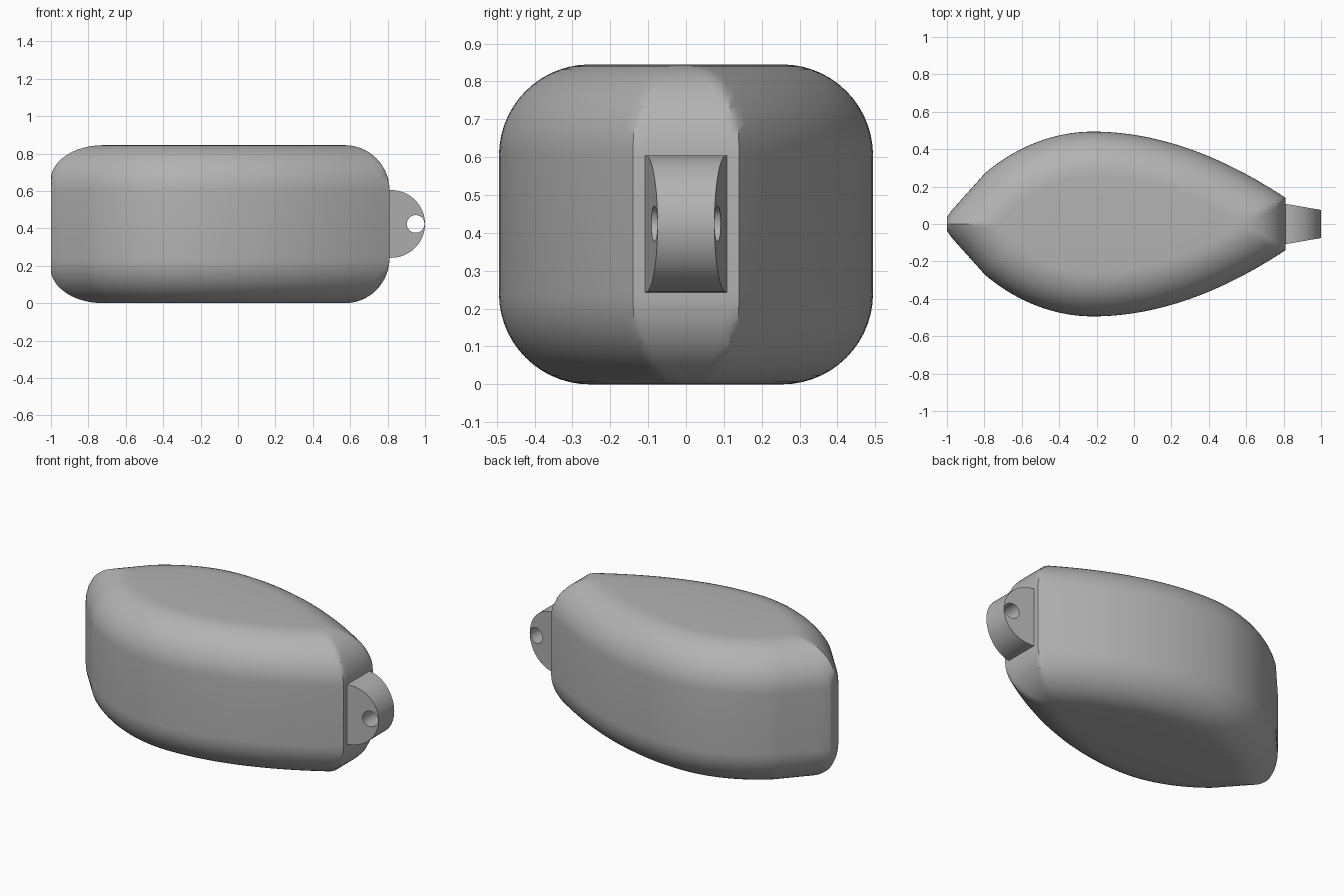
import bpy, bmesh, math
from mathutils import Vector
from mathutils.geometry import interpolate_bezier

if "Cube" in bpy.data.objects:
    bpy.data.objects.remove(bpy.data.objects["Cube"])

HEIGHT, FILLET = 0.845, 0.24
grey = bpy.data.materials.new("plain grey")
grey.diffuse_color = (0.45, 0.45, 0.45, 1)
grey.use_nodes = True
grey.node_tree.nodes["Principled BSDF"].inputs["Base Color"].default_value = grey.diffuse_color


def finish(name, bm, angle):
    bmesh.ops.recalc_face_normals(bm, faces=bm.faces)
    mesh = bpy.data.meshes.new(name)
    bm.to_mesh(mesh)
    bm.free()
    obj = bpy.data.objects.new(name, mesh)
    bpy.context.collection.objects.link(obj)
    mesh.materials.append(grey)
    bpy.ops.object.select_all(action='DESELECT')
    obj.select_set(True)
    bpy.context.view_layer.objects.active = obj
    bpy.ops.object.shade_smooth_by_angle(angle=math.radians(angle))
    return obj


def curve(a, b, c, d, n):
    return [Vector(p[:2]) for p in interpolate_bezier(*[Vector((*q, 0)) for q in (a, b, c, d)], n)]


# Teardrop plan: small round nose, full belly, blunt flat tail
half = curve((-1.015, 0), (-1.015, .04), (-.99, .052), (-.97, .08), 6)
half += curve((-.97, .08), (-.83, .29), (-.55, .494), (-.22, .494), 26)[1:]
half += curve((-.22, .494), (.15, .494), (.5, .345), (.81, .14), 30)[1:]
plan = half + [Vector((p.x, -p.y)) for p in reversed(half[1:])]
centre = Vector((-.1, 0))

# Wall lines of the plan, as outward normal and distance from the centre
walls = []
for a, b in zip(plan, plan[1:] + plan[:1]):
    e = (b - a).normalized()
    n = Vector((-e.y, e.x))
    walls.append((n, n.dot(a - centre)))

rays = [(p - centre).normalized() for p in plan]
rays += [(Vector((.81, y * .02)) - centre).normalized() for y in range(-6, 7)]
rays.sort(key=lambda u: math.atan2(u.y, u.x))


def inset_ring(bm, inset, z):
    ring = []
    for u in rays:
        reach = min((h - inset) / n.dot(u) for n, h in walls if n.dot(u) > 1e-4)
        p = centre + u * reach
        ring.append(bm.verts.new((max(p.x, -1), p.y, z)))
    return ring


def bridge(bm, r1, r2):
    for i in range(len(r1)):
        j = (i + 1) % len(r1)
        bm.faces.new((r1[i], r1[j], r2[j], r2[i]))


# Body: stacked inset rings follow a quarter-round at bottom and top
bm = bmesh.new()
steps = 14
quarter = [(FILLET * (1 - math.sin(a)), FILLET * (1 - math.cos(a)))
           for a in (math.pi / 2 * i / steps for i in range(steps + 1))]
levels = quarter + [(t, HEIGHT - z) for t, z in reversed(quarter)]
rings = [inset_ring(bm, t, z) for t, z in levels]
for r1, r2 in zip(rings, rings[1:]):
    bridge(bm, r1, r2)
bm.faces.new(rings[0])
bm.faces.new(rings[-1])
finish("body", bm, 30)

# Tail lug: tapered D-shaped tab with a cross hole
mid, radius = 0.424, 0.181
hole, hole_radius = Vector((.95, mid)), 0.047
outline = [Vector((.819 + radius * math.cos(a), mid + radius * math.sin(a)))
           for a in (math.radians(-90 + 5 * i) for i in range(37))]
outline += [Vector((.79, mid + radius * k / 4)) for k in range(4, -5, -1)]
bore = [hole + (p - hole).normalized() * hole_radius for p in outline]

bm = bmesh.new()


def lug_ring(points, side):
    return [bm.verts.new((p.x, side * (.108 - .033 * (p.x - .81) / .19), p.y)) for p in points]


out_l, out_r = lug_ring(outline, 1), lug_ring(outline, -1)
in_l, in_r = lug_ring(bore, 1), lug_ring(bore, -1)
bridge(bm, out_l, out_r)
bridge(bm, in_l, in_r)
bridge(bm, out_l, in_l)
bridge(bm, out_r, in_r)
finish("tail_lug", bm, 40)
